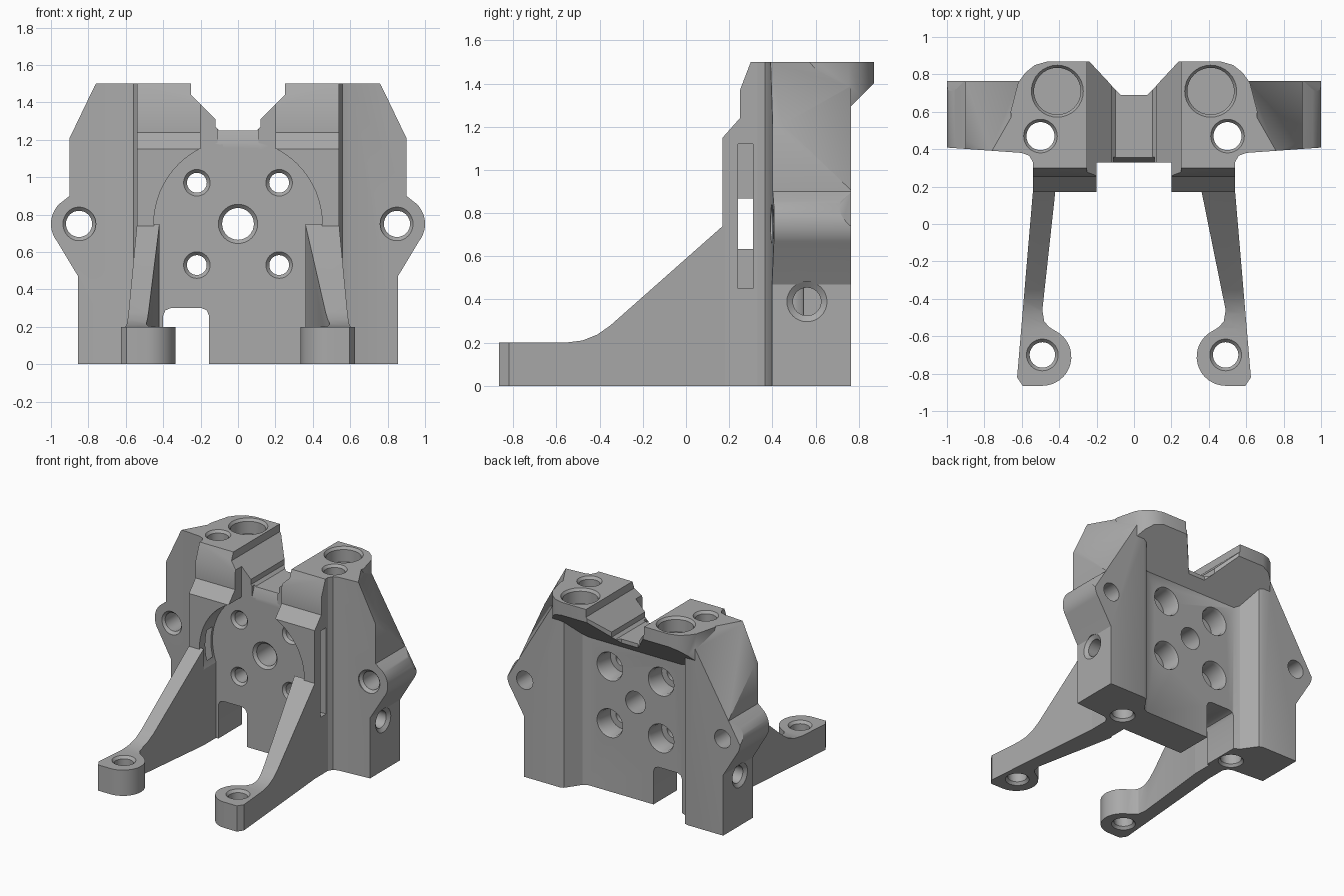
import bpy, bmesh, math
from mathutils import Vector, Matrix

if "Cube" in bpy.data.objects:
    bpy.data.objects.remove(bpy.data.objects["Cube"], do_unlink=True)

grey = bpy.data.materials.new("machined_grey")
grey.use_nodes = True
COLOUR = (0.4, 0.4, 0.4, 1)
grey.diffuse_color = COLOUR
grey.node_tree.nodes["Principled BSDF"].inputs["Base Color"].default_value = COLOUR

PLACE = {"x": lambda u, v, t: (t, u, v),
         "y": lambda u, v, t: (u, t, v),
         "z": lambda u, v, t: (u, v, t)}


def to_object(name, bm):
    bmesh.ops.recalc_face_normals(bm, faces=bm.faces)
    mesh = bpy.data.meshes.new(name)
    bm.to_mesh(mesh)
    bm.free()
    mesh.materials.append(grey)
    obj = bpy.data.objects.new(name, mesh)
    bpy.context.scene.collection.objects.link(obj)
    return obj


def loft(name, axis, rings):
    """Solid through rings, each ring a (points, position along axis) pair."""
    bm = bmesh.new()
    loops = [[bm.verts.new(PLACE[axis](u, v, t)) for u, v in pts] for pts, t in rings]
    for a, b in zip(loops, loops[1:]):
        for i in range(len(a)):
            j = (i + 1) % len(a)
            bm.faces.new((a[i], a[j], b[j], b[i]))
    bm.faces.new(loops[0])
    bm.faces.new(loops[-1])
    return to_object(name, bm)


def prism(name, axis, pts, a, b):
    return loft(name, axis, [(pts, a), (pts, b)])


def box(name, x0, x1, y0, y1, z0, z1):
    return prism(name, "z", [(x0, y0), (x1, y0), (x1, y1), (x0, y1)], z0, z1)


def arc(u, v, r, start, end, n):
    angles = [math.radians(start + (end - start) * i / n) for i in range(n + 1)]
    return [(u + r * math.cos(a), v + r * math.sin(a)) for a in angles]


def mirrored(pts):
    return pts + [(-u, v) for u, v in reversed(pts)]


def flip(pts, s):
    return [(s * u, v) for u, v in pts]


def combine(target, other, operation="DIFFERENCE"):
    mod = target.modifiers.new("combine", "BOOLEAN")
    mod.operation = operation
    mod.solver = "EXACT"
    mod.object = other
    bpy.context.view_layer.objects.active = target
    with bpy.context.temp_override(object=target, active_object=target):
        bpy.ops.object.modifier_apply(modifier=mod.name)
    bpy.data.objects.remove(other, do_unlink=True)


def drill(target, axis, u, v, r, a, b, rim=0.0, r2=None):
    """Round hole from a to b; rim chamfers the mouth at a."""
    ring = lambda q: arc(u, v, q, 0, 348.75, 31)
    step = 0.02 if b > a else -0.02
    rings = [(ring(r + rim), a - step), (ring(r + rim), a),
             (ring(r), a + step), (ring(r), b)]
    combine(target, loft("drill", axis, rings))


# Main block: plan outline intersected with the front silhouette
plan = mirrored([(0.54, 0.33), (0.56, 0.365), (0.60, 0.38), (1.02, 0.41), (1.02, 0.765),
                 (0.55, 0.765), (0.52, 0.755), (0.44, 0.64), (0.40, 0.62)])
body = prism("main_block", "z", plan, 0, 1.5)

# Slanted rear shoulders
bm = bmesh.new()
bm.from_mesh(body.data)
for s in (1, -1):
    cut = bmesh.ops.bisect_plane(bm, geom=bm.verts[:] + bm.edges[:] + bm.faces[:],
                                 plane_co=(s * 0.76, 0.39, 1.5),
                                 plane_no=Vector((s * 0.168, 0.096, 0.1)), clear_outer=True)
    edges = [e for e in cut["geom_cut"] if isinstance(e, bmesh.types.BMEdge)]
    bmesh.ops.holes_fill(bm, edges=edges, sides=0)
bmesh.ops.recalc_face_normals(bm, faces=bm.faces)
bm.to_mesh(body.data)
bm.free()

# Overhanging towers with an undercut at the back
tower_plan = mirrored([(0.64, 0.45), (0.66, 0.60), (0.62, 0.755), (0.58, 0.81), (0.53, 0.85),
                       (0.46, 0.87), (0.24, 0.87), (0.10, 0.72), (0.07, 0.69)])
towers = prism("towers", "z", tower_plan, 1.08, 1.5)
combine(towers, prism("undercut", "x", [(0.45, 0.98), (1.2, 1.73), (1.2, 0.9), (0.45, 0.9)], -1, 1))
combine(body, towers, "UNION")

# Front pads
pad_profile = [(0.36, 0), (0.17, 0), (0.17, 1.15), (0.25, 1.24), (0.25, 1.37), (0.3, 1.5), (0.36, 1.5)]
for s in (1, -1):
    combine(body, prism("pad", "x", pad_profile, s * 0.2, s * 0.54), "UNION")

# Front silhouette with side ears and the notch between the towers
half = ([(0.10, 1.25), (0.12, 1.27), (0.12, 1.31), (0.25, 1.44), (0.25, 1.52), (0.751, 1.52),
         (0.90, 1.21), (0.90, 0.90)]
        + arc(0.85, 0.75, 0.15, 45, -38, 14) + [(0.855, 0.47), (0.855, -0.02)])
combine(body, prism("silhouette", "y", mirrored(half), 0, 1), "INTERSECT")

# Round front pocket and the space between the legs
pocket = prism("pocket", "y", arc(0, 0.75, 0.45, 0, 354.375, 63), 0, 0.33)
combine(body, pocket)
combine(body, box("gap_left", -0.05, 0.37, 0, 0.33, -0.1, 0.494))
combine(body, box("gap_right", -0.42, 0.05, 0, 0.33, -0.1, 0.588))

# Bottom slot with eased corners
slot = [(-0.40, -0.1), (-0.155, -0.1), (-0.155, 0.26), (-0.167, 0.288), (-0.195, 0.30),
        (-0.36, 0.30), (-0.388, 0.288), (-0.40, 0.26)]
combine(body, prism("slot", "y", slot, 0.2, 1))

# Chamfer on the front of the saddle
combine(body, prism("saddle_chamfer", "x", [(0.3, 1.18), (0.33, 1.18), (0.36, 1.26), (0.3, 1.26)], -0.11, 0.11))

for s in (1, -1):
    # Side windows breaking into the pocket
    x0, x1 = sorted((s * 0.434, s * 0.6))
    combine(body, box("window", x0, x1, 0.24, 0.31, 0.45, 1.12))
    # Ear holes, side bores, vertical bores and tower sockets
    drill(body, "y", s * 0.85, 0.75, 0.07, 0.40, 0.9, 0.02)
    drill(body, "x", 0.56, 0.39, 0.065, s * 0.855, s * 0.5, 0.028)
    drill(body, "z", s * 0.50, 0.47, 0.075, 1.5, -0.1, 0.015)
    drill(body, "z", s * 0.50, 0.47, 0.075, 0, 0.1, 0.015)
    drill(body, "z", s * 0.41, 0.71, 0.125, 1.5, 1.385, 0.014)
    # Plate screw holes, counterbored from the back
    for z in (0.97, 0.53):
        drill(body, "y", s * 0.22, z, 0.053, 0.33, 0.9, 0.018)
        drill(body, "y", s * 0.22, z, 0.10, 0.62, 0.47, 0.01)
drill(body, "y", 0, 0.75, 0.085, 0.33, 0.9, 0.02)

# Legs with round feet
parts = [body]
for s, side, inner in ((1, "left", 0.36), (-1, "right", 0.42)):
    leg_plan = ([(inner, 0.18), (0.54, 0.18), (0.625, -0.82), (0.595, -0.865)]
                + arc(0.49, -0.71, 0.155, 270, 117, 16)
                + [(0.455, -0.55), (0.48, -0.52), (0.49, -0.46)])
    leg = prism(side + "_leg", "z", flip(leg_plan, s), 0, 0.9)
    above = [(0.3, 0.85), (0.17, 0.74), (-0.35, 0.28), (-0.41, 0.238), (-0.48, 0.21), (-0.56, 0.20),
             (-1, 0.20), (-1, 1), (0.3, 1)]
    combine(leg, prism("above_leg", "x", above, -1, 1))
    drill(leg, "z", s * 0.49, -0.70, 0.068, 0.2, -0.1, 0.017)
    drill(leg, "z", s * 0.49, -0.70, 0.068, 0, 0.1, 0.017)
    parts.append(leg)

# Smooth curved walls, crisp edges
for obj in parts:
    for o in bpy.context.view_layer.objects:
        o.select_set(o == obj)
    bpy.context.view_layer.objects.active = obj
    bpy.ops.object.shade_smooth_by_angle(angle=math.radians(28))
